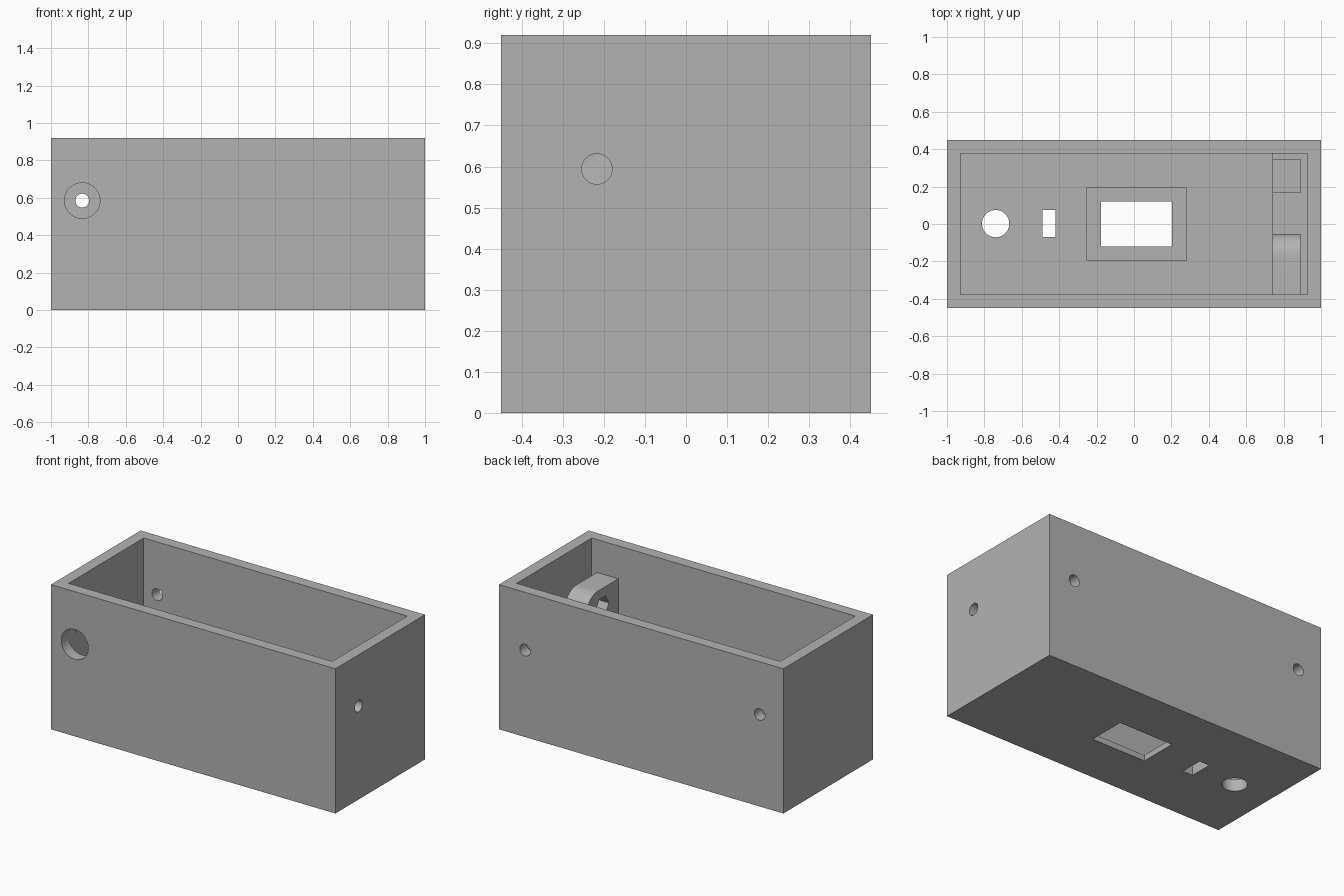
import bpy, bmesh
from math import pi
from mathutils import Matrix

cube = bpy.data.objects.get("Cube")
if cube:
    bpy.data.objects.remove(cube, do_unlink=True)

grey = bpy.data.materials.new("plain grey")
grey.use_nodes = True
grey.diffuse_color = (0.45, 0.45, 0.45, 1)
grey.node_tree.nodes["Principled BSDF"].inputs["Base Color"].default_value = grey.diffuse_color


def finish(name, bm):
    bmesh.ops.recalc_face_normals(bm, faces=bm.faces)
    mesh = bpy.data.meshes.new(name)
    bm.to_mesh(mesh)
    bm.free()
    obj = bpy.data.objects.new(name, mesh)
    bpy.context.collection.objects.link(obj)
    mesh.materials.append(grey)
    return obj


def box(name, x, y, z):
    """Box from (min, max) ranges."""
    bm = bmesh.new()
    size = [b - a for a, b in (x, y, z)]
    mid = [(a + b) / 2 for a, b in (x, y, z)]
    bmesh.ops.create_cube(bm, size=1, matrix=Matrix.Translation(mid) @ Matrix.Diagonal((*size, 1)))
    return finish(name, bm)


def rod(name, centre, radius, length, axis, sides=48):
    """Prism or cylinder along the given axis."""
    turn = {"X": Matrix.Rotation(pi / 2, 4, "Y"), "Y": Matrix.Rotation(pi / 2, 4, "X"), "Z": Matrix()}
    bm = bmesh.new()
    bmesh.ops.create_cone(bm, cap_ends=True, segments=sides, radius1=radius, radius2=radius,
                          depth=length, matrix=Matrix.Translation(centre) @ turn[axis])
    return finish(name, bm)


def activate(obj):
    bpy.ops.object.select_all(action="DESELECT")
    obj.select_set(True)
    bpy.context.view_layer.objects.active = obj


def cut(obj, cutters):
    """Subtract each cutter, then discard it."""
    activate(obj)
    for cutter in cutters:
        cutter.hide_render = True
        mod = obj.modifiers.new("cut", "BOOLEAN")
        mod.operation = "DIFFERENCE"
        mod.solver = "EXACT"
        mod.object = cutter
        bpy.ops.object.modifier_apply(modifier=mod.name)
        bpy.data.objects.remove(cutter, do_unlink=True)
    bpy.ops.object.shade_smooth_by_angle(angle=0.5)


# Open-topped case with wall, floor and window openings
SCREW = 0.037
case = box("case", (-1, 1), (-0.45, 0.45), (0, 0.92))
cut(case, [
    box("cavity", (-0.927, 0.927), (-0.377, 0.377), (0.075, 1.2)),
    box("window_recess", (-0.25, 0.28), (-0.195, 0.195), (0.036, 0.2)),
    box("window", (-0.177, 0.203), (-0.12, 0.12), (-0.1, 0.2)),
    box("switch_slot", (-0.49, -0.42), (-0.07, 0.075), (-0.1, 0.2)),
    rod("floor_hole", (-0.74, 0.002, 0), 0.073, 0.4, "Z"),
    rod("front_hole", (-0.833, -0.45, 0.585), 0.095, 0.3, "Y"),
    rod("back_hole_right", (-0.833, 0.45, 0.585), SCREW, 0.3, "Y"),
    rod("back_hole_left", (0.817, 0.45, 0.553), SCREW, 0.3, "Y"),
    rod("side_hole", (1, -0.217, 0.594), SCREW, 0.3, "X"),
])

# Raised shelf at the left end
box("shelf", (0.74, 0.95), (-0.4, 0.4), (0.05, 0.4))

# Lug on the front wall, rounded on its inner top edge, with a nut pocket
lug = box("front_lug", (0.74, 0.89), (-0.385, -0.053), (0.38, 0.711))
bm = bmesh.new()
bm.from_mesh(lug.data)
edge = [e for e in bm.edges if all(v.co.y > -0.1 and v.co.z > 0.6 for v in e.verts)]
bmesh.ops.bevel(bm, geom=edge, offset=0.118, segments=14, profile=0.5, affect="EDGES")
bm.to_mesh(lug.data)
bm.free()
cut(lug, [
    rod("nut_pocket", (0.74, -0.217, 0.594), 0.065, 0.18, "X", 6),
    rod("screw_hole", (0.82, -0.217, 0.594), SCREW, 0.4, "X"),
])

# Square post facing the back wall
post = box("back_post", (0.74, 0.89), (0.167, 0.347), (0.38, 0.66))
cut(post, [
    rod("nut_pocket", (0.815, 0.167, 0.553), 0.062, 0.18, "Y", 6),
    rod("screw_hole", (0.815, 0.25, 0.553), SCREW, 0.4, "Y"),
])
